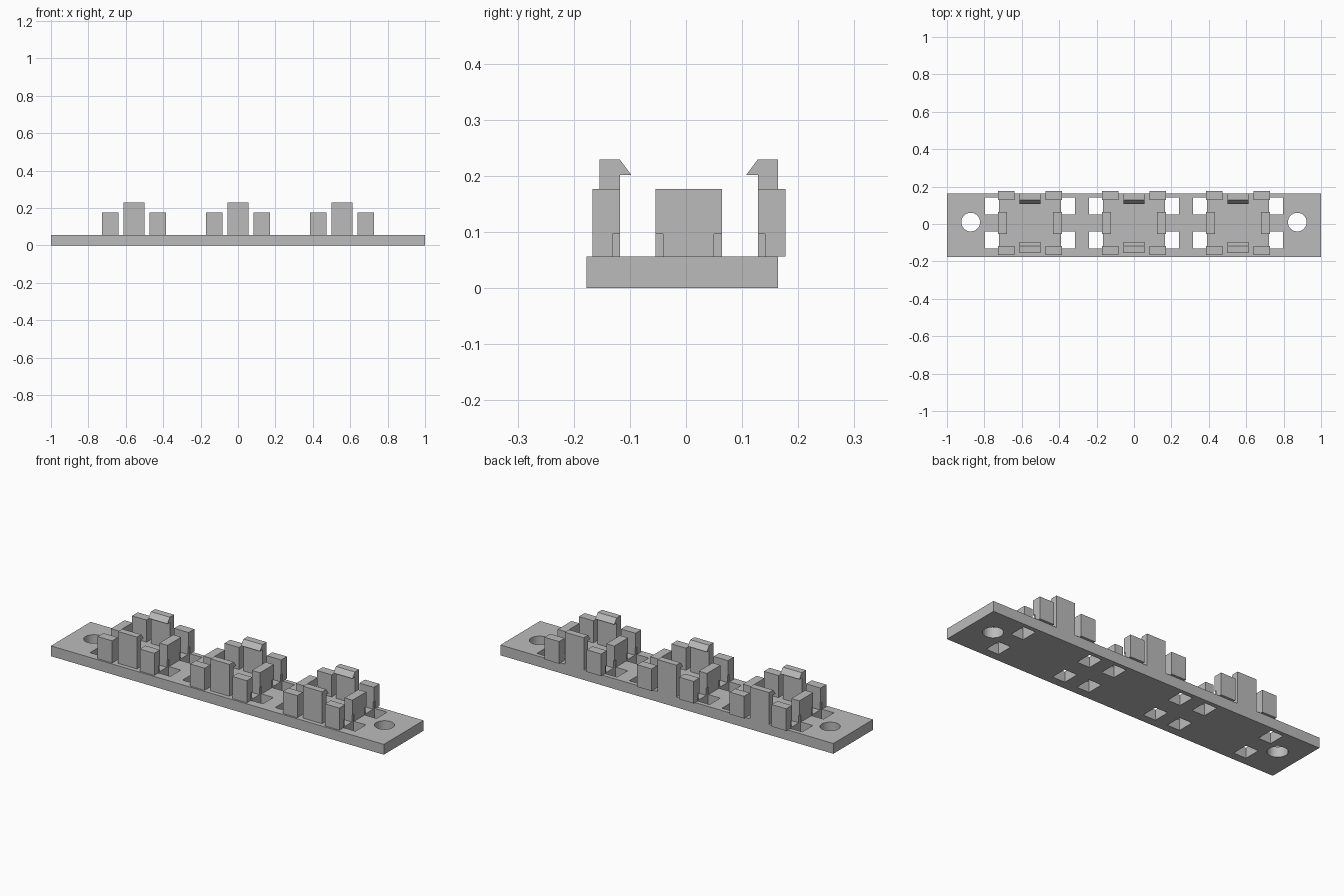
import bpy
import bmesh
from mathutils import Matrix

cube = bpy.data.objects.get("Cube")
if cube:
    bpy.data.objects.remove(cube, do_unlink=True)

grey = bpy.data.materials.new("light_grey_plastic")
grey.use_nodes = True
colour = (0.5, 0.5, 0.5, 1)
grey.diffuse_color = colour
grey.node_tree.nodes["Principled BSDF"].inputs["Base Color"].default_value = colour


def link(name, bm):
    bmesh.ops.recalc_face_normals(bm, faces=bm.faces)
    mesh = bpy.data.meshes.new(name)
    bm.to_mesh(mesh)
    bm.free()
    obj = bpy.data.objects.new(name, mesh)
    mesh.materials.append(grey)
    bpy.context.collection.objects.link(obj)
    return obj


def add_box(bm, xs, ys, zs):
    spans = (xs, ys, zs)
    centre = [(a + b) / 2 for a, b in spans]
    size = [abs(b - a) for a, b in spans]
    bmesh.ops.create_cube(bm, size=1, matrix=Matrix.Translation(centre) @ Matrix.Diagonal((*size, 1)))


def box(name, xs, ys, zs):
    bm = bmesh.new()
    add_box(bm, xs, ys, zs)
    return link(name, bm)


def cut(obj, cutter):
    mod = obj.modifiers.new("cut", "BOOLEAN")
    mod.operation = "DIFFERENCE"
    mod.solver = "EXACT"
    mod.object = cutter
    cutter.hide_render = True
    cutter.hide_set(True)


BASE_TOP = 0.056
POST_TOP = 0.176
UNITS = (-0.556, 0, 0.556)
MID_Y = 0.005
FRONT_EDGE, BACK_EDGE = -0.177, 0.164

# Square tie slots, which also nick the feet of the posts
bm = bmesh.new()
for ux in UNITS:
    for side in (-1, 1):
        for ys in ((-0.131, -0.041), (0.05, 0.141)):
            add_box(bm, (ux + side * 0.166, ux + side * 0.241), ys, (-0.1, 0.096))
slot_cutter = link("slot_cutter", bm)

# Round screw holes
bm = bmesh.new()
for x in (-0.873, 0.873):
    bmesh.ops.create_cone(bm, cap_ends=True, segments=32, radius1=0.05, radius2=0.05,
                          depth=0.4, matrix=Matrix.Translation((x, 0.01, 0)))
hole_cutter = link("screw_hole_cutter", bm)

# Mounting plate
plate = box("base_plate", (-1, 1), (FRONT_EDGE, BACK_EDGE), (0, BASE_TOP))
cut(plate, slot_cutter)
cut(plate, hole_cutter)


# Hooked clip, its profile extruded along x
def clip(name, x, end):
    profile = [(0.159, BASE_TOP), (0.159, 0.229), (0.123, 0.229),
               (0.102, 0.201), (0.123, 0.201), (0.123, BASE_TOP)]
    bm = bmesh.new()
    verts = [bm.verts.new((x - 0.057, MID_Y + end * y, z)) for y, z in profile]
    face = bm.faces.new(verts)
    out = bmesh.ops.extrude_face_region(bm, geom=[face])
    moved = [v for v in out["geom"] if isinstance(v, bmesh.types.BMVert)]
    bmesh.ops.translate(bm, verts=moved, vec=(0.114, 0, 0))
    link(name, bm)


# Three holders: corner posts, side posts and facing clips
for n, ux in enumerate(UNITS, 1):
    for end, end_name in ((-1, "front"), (1, "back")):
        clip(f"{end_name}_clip_{n}", ux, end)
        for side, side_name in ((-1, "right"), (1, "left")):
            post = box(f"{end_name}_{side_name}_post_{n}",
                       (ux + side * 0.083, ux + side * 0.17),
                       (MID_Y + end * 0.123, MID_Y + end * 0.172), (BASE_TOP, POST_TOP))
            cut(post, slot_cutter)
    for side, side_name in ((-1, "right"), (1, "left")):
        post = box(f"{side_name}_side_post_{n}",
                   (ux + side * 0.122, ux + side * 0.17),
                   (MID_Y - 0.059, MID_Y + 0.059), (BASE_TOP, POST_TOP))
        cut(post, slot_cutter)
